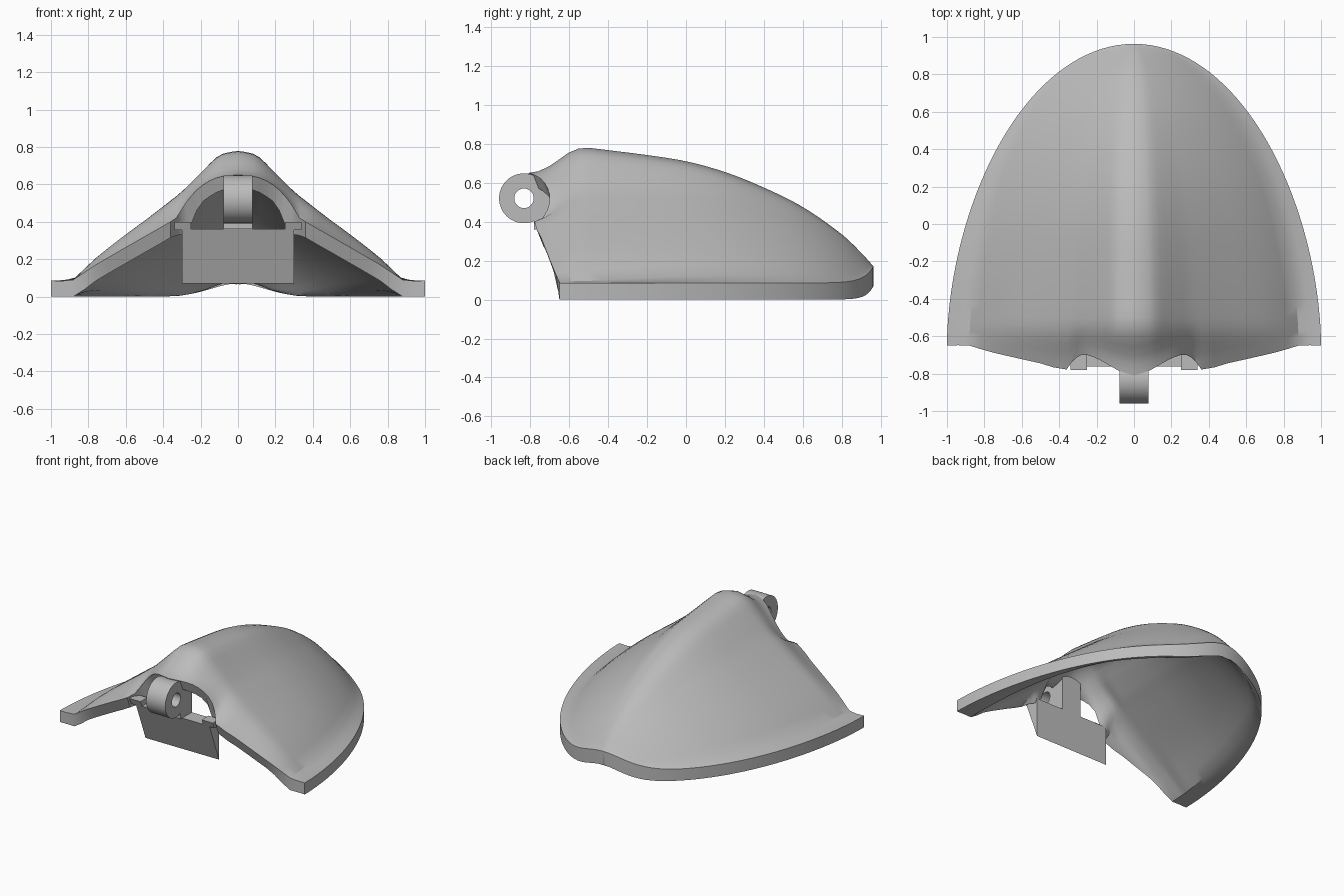
import bpy, bmesh, math
from mathutils import Vector

if "Cube" in bpy.data.objects:
    bpy.data.objects.remove(bpy.data.objects["Cube"])

grey = bpy.data.materials.new("plain grey")
grey.use_nodes = True
COLOUR = (0.5, 0.5, 0.5, 1)
grey.diffuse_color = COLOUR
grey.node_tree.nodes["Principled BSDF"].inputs["Base Color"].default_value = COLOUR

THICK = 0.07      # wall thickness, square to the surface
FRONT = -0.65     # y of the side flange ends
LENGTH = 1.613    # flange ends to back tip
HALF_PIN = 0.078


def curve(table, x):
    """Smooth interpolation through (x, value) pairs."""
    if x <= table[0][0]:
        return table[0][1]
    if x >= table[-1][0]:
        return table[-1][1]
    n = len(table)
    i = next(k for k in range(n - 1) if x <= table[k + 1][0])

    def slope(k):
        a, b = table[max(k - 1, 0)], table[min(k + 1, n - 1)]
        return (b[1] - a[1]) / (b[0] - a[0])
    (x0, v0), (x1, v1) = table[i], table[i + 1]
    d = x1 - x0
    t = (x - x0) / d
    return ((2*t**3 - 3*t*t + 1) * v0 + (t**3 - 2*t*t + t) * d * slope(i)
            + (3*t*t - 2*t**3) * v1 + (t**3 - t*t) * d * slope(i + 1))


def finish(name, bm, smooth=True):
    bmesh.ops.recalc_face_normals(bm, faces=bm.faces)
    mesh = bpy.data.meshes.new(name)
    bm.to_mesh(mesh)
    bm.free()
    mesh.materials.append(grey)
    ob = bpy.data.objects.new(name, mesh)
    bpy.context.collection.objects.link(ob)
    if smooth:
        bpy.ops.object.select_all(action='DESELECT')
        ob.select_set(True)
        bpy.context.view_layer.objects.active = ob
        bpy.ops.object.shade_smooth_by_angle(angle=math.radians(32))


def prism(name, outline, x0, x1):
    """Side outline in (y, z), extruded across x."""
    bm = bmesh.new()
    face = bm.faces.new([bm.verts.new((x0, y, z)) for y, z in outline])
    out = bmesh.ops.extrude_face_region(bm, geom=[face], use_keep_orig=True)
    moved = [v for v in out["geom"] if isinstance(v, bmesh.types.BMVert)]
    bmesh.ops.translate(bm, verts=moved, vec=(x1 - x0, 0, 0))
    finish(name, bm, smooth=False)


# Shell profiles: centre ridge, and cross-sections at the front and back
RIDGE = [(-.81, .65), (-.7, .712), (-.6, .768), (-.52, .78), (-.4, .767), (-.2, .742),
         (0, .71), (.2, .655), (.4, .575), (.6, .475), (.8, .335), (.9, .24), (.963, .17)]
SECTION_FRONT = [(0, 1), (.1, .965), (.2, .83), (.3, .69), (.4, .575), (.5, .465),
                 (.6, .36), (.7, .25), (.8, .13), (.88, .015), (1, 0)]
SECTION_BACK = [(0, 1), (.1, .975), (.2, .905), (.4, .715), (.6, .49), (.75, .3),
                (.88, .125), (.94, .055), (1, 0)]
# Front lip, with the arch over the hinge
LIP_Y = [(0, -.81), (.08, -.785), (.15, -.745), (.22, -.71), (.28, -.7), (.33, -.735),
         (.36, -.778), (.5, -.745), (.7, -.7), (.8, -.675), (.88, -.65), (1, -.65)]
LIP_Z = [(0, .65), (.08, .643), (.15, .62), (.22, .57), (.28, .5), (.33, .42),
         (.36, .4), (.5, .32), (.7, .205), (.8, .145), (.88, .09), (1, .085)]


def width(y):
    return math.sqrt(max(0, 1 - (max(0, y - FRONT) / LENGTH) ** 1.81))


def rim_bottom(y):
    return .07 * math.exp(-(width(y) / .2) ** 2)


def height(t, y):
    rim = .085 + .085 * math.exp(-(width(y) / .24) ** 2)
    back = min(1, max(0, (y + .5) / 1.25))
    g = curve(SECTION_FRONT, t) * (1 - back) + curve(SECTION_BACK, t) * back
    return rim + (curve(RIDGE, y) - rim) * g


def underside(v, on_rim):
    """Matching point on the inner wall; the arch has thicker shoulders."""
    x, y, z = v.co
    if on_rim:
        return (x, y, rim_bottom(y))
    drop = THICK / max(v.normal.z, .82 if y < -.5 else .6)
    drop += .015 * max(0, 1 - (z - .085) / .08)
    fade = min(1, max(0, (-.55 - y) / .15))
    drop += .08 * fade * math.exp(-((abs(x) - .27) / .045) ** 2)
    shift = min(.4 * drop, .7 * max(0, FRONT - y))
    return (x, y + shift, max(rim_bottom(y), z - drop))


# Shell: front lip blended into full cross-sections
half = [.04, .08, .115, .15, .185, .22, .25, .28, .305, .33, .36, .43, .5,
        .57, .64, .7, .76, .82, .88, .94, 1]
stations = [-t for t in reversed(half)] + [0] + half
BLEND_END = -.5
rows = []
for k in range(6):
    f = k / 6
    ease = 1 - (1 - f) ** 2
    row = []
    for s in stations:
        t = abs(s)
        y = curve(LIP_Y, t) * (1 - f) + BLEND_END * f
        z = curve(LIP_Z, t) * (1 - ease) + height(t, y) * ease
        row.append((s * width(y), y, z))
    rows.append(row)
start, end, count = math.asin((BLEND_END - FRONT) / LENGTH), math.pi / 2 - .01, 34
for k in range(count + 1):
    y = FRONT + LENGTH * math.sin(start + (end - start) * k / count)
    rows.append([(s * width(y), y, height(abs(s), y)) for s in stations])


def skin(bm, grid):
    for a, b in zip(grid, grid[1:]):
        for i in range(len(a) - 1):
            bm.faces.new((a[i], a[i + 1], b[i + 1], b[i]))


def border(grid):
    return (grid[0] + [r[-1] for r in grid[1:]]
            + grid[-1][-2::-1] + [r[0] for r in grid[-2:0:-1]])


# Outer skin, inner skin and the wall that joins their borders
bm = bmesh.new()
outer = [[bm.verts.new(p) for p in row] for row in rows]
skin(bm, outer)
bm.normal_update()
inner = [[bm.verts.new(underside(v, v in (row[0], row[-1]) or row is outer[-1]))
          for v in row] for row in outer]
skin(bm, inner)
top, low = border(outer), border(inner)
for i in range(len(top)):
    bm.faces.new((top[i - 1], top[i], low[i], low[i - 1]))
finish("shell", bm)

# Wedge plate under the arch, arch ledges, and the lug that holds the hinge
prism("wedge_plate", [(-.65, .07), (-.762, .36), (-.65, .36)], -.3, .3)
LEDGE = [(-.78, .4), (-.7, .4), (-.7, .355), (-.762, .355)]
prism("left_arch_ledge", LEDGE, .25, .34)
prism("right_arch_ledge", LEDGE, -.34, -.25)
prism("hinge_lug", [(-.78, .36), (-.65, .36), (-.65, .67), (-.74, .65), (-.78, .625)],
      -HALF_PIN, HALF_PIN)

# Hinge barrel: a rectangle spun round the x axis, leaving a bore
centre = Vector((0, -.832, .52))
bm = bmesh.new()
corners = [(-HALF_PIN, .05), (HALF_PIN, .05), (HALF_PIN, .128), (-HALF_PIN, .128)]
ring = [bm.verts.new(centre + Vector((x, 0, r))) for x, r in corners]
edges = [bm.edges.new((ring[i], ring[(i + 1) % 4])) for i in range(4)]
bmesh.ops.spin(bm, geom=ring + edges, cent=centre, axis=(1, 0, 0),
               angle=math.tau, steps=48, use_merge=True)
bmesh.ops.remove_doubles(bm, verts=bm.verts, dist=.0005)
finish("hinge_barrel", bm)
